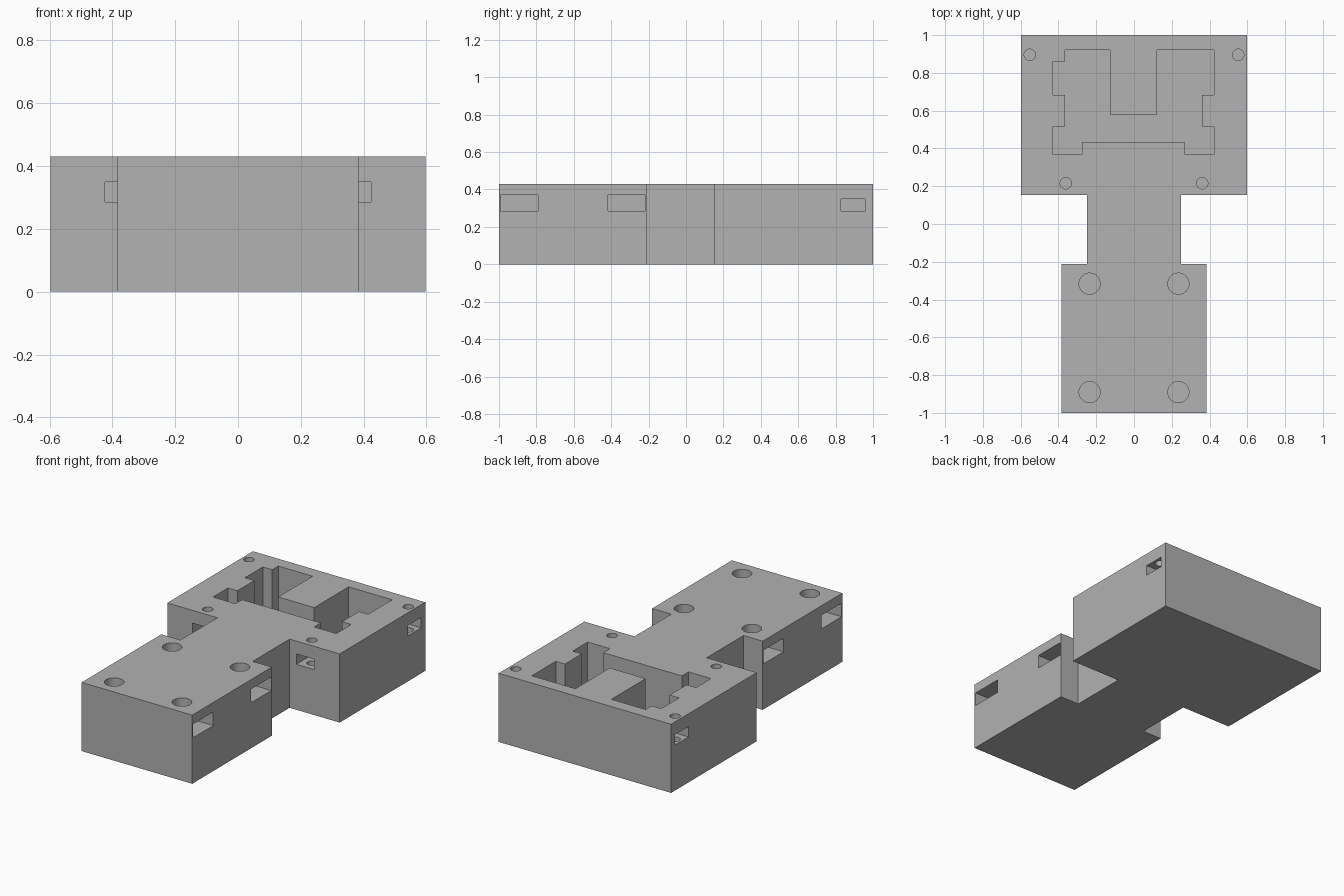
import bpy, bmesh
from math import radians

cube = bpy.data.objects.get("Cube")
if cube:
    bpy.data.objects.remove(cube, do_unlink=True)

TOP = 0.43

grey = bpy.data.materials.new("plain grey")
grey.use_nodes = True
color = (0.445, 0.445, 0.445, 1)
grey.diffuse_color = color
grey.node_tree.nodes["Principled BSDF"].inputs["Base Color"].default_value = color


def prism(name, outline, z0, z1):
    """Extrude a flat outline from z0 to z1."""
    bm = bmesh.new()
    face = bm.faces.new([bm.verts.new((x, y, z0)) for x, y in outline])
    ext = bmesh.ops.extrude_face_region(bm, geom=[face])
    for v in ext["geom"]:
        if isinstance(v, bmesh.types.BMVert):
            v.co.z = z1
    bmesh.ops.recalc_face_normals(bm, faces=bm.faces)
    mesh = bpy.data.meshes.new(name)
    bm.to_mesh(mesh)
    bm.free()
    mesh.materials.append(grey)
    obj = bpy.data.objects.new(name, mesh)
    bpy.context.collection.objects.link(obj)
    return obj


def cut(target, cutter):
    """Subtract the cutter from the target and discard it."""
    cutter.hide_render = True
    mod = target.modifiers.new("cut", 'BOOLEAN')
    mod.operation = 'DIFFERENCE'
    mod.solver = 'EXACT'
    mod.object = cutter
    bpy.context.view_layer.objects.active = target
    bpy.ops.object.modifier_apply(modifier=mod.name)
    bpy.data.objects.remove(cutter, do_unlink=True)


def slot(target, x0, x1, y0, y1, z0, z1):
    cut(target, prism("slot_cutter", [(x0, y0), (x1, y0), (x1, y1), (x0, y1)], z0, z1))


def hole(target, x, y, radius, bottom):
    bpy.ops.mesh.primitive_cylinder_add(vertices=32, radius=radius, depth=TOP + 0.1 - bottom,
                                        location=(x, y, (TOP + 0.1 + bottom) / 2))
    cut(target, bpy.context.object)


# Body outline: front block, narrow neck and wide rear block
half = [(0.383, -1), (0.383, -0.212), (0.25, -0.212), (0.25, 0.153), (0.597, 0.153), (0.597, 1)]
body = prism("housing", half + [(-x, y) for x, y in reversed(half)], 0, TOP)

# Component pocket around the tongue in the rear block
pocket = [(-0.365, 0.92), (-0.127, 0.92), (-0.127, 0.58), (0.122, 0.58), (0.122, 0.92),
          (0.424, 0.92), (0.424, 0.683), (0.36, 0.683), (0.36, 0.515), (0.424, 0.515),
          (0.424, 0.367), (0.27, 0.367), (0.27, 0.433), (-0.275, 0.433), (-0.275, 0.367),
          (-0.43, 0.367), (-0.43, 0.515), (-0.365, 0.515), (-0.365, 0.683),
          (-0.43, 0.683), (-0.43, 0.86), (-0.365, 0.86)]
cut(body, prism("pocket_cutter", pocket, 0.1, TOP + 0.1))

for side in (-1, 1):
    # Large bolt holes with nut slots opening on the sides of the front block
    for y in (-0.89, -0.316):
        slot(body, *sorted((side * 0.135, side * 0.45)), y - 0.102, y + 0.098, 0.285, 0.37)
        hole(body, side * 0.235, y, 0.056, 0.2)
    # Small holes at the rear corners, slots opening sideways
    slot(body, *sorted((side * 0.485, side * 0.7)), 0.828, 0.96, 0.285, 0.35)
    hole(body, side * 0.552, 0.896, 0.03, 0.2)
    # Small holes beside the neck, slots opening forward
    slot(body, *sorted((side * 0.297, side * 0.424)), 0.1, 0.28, 0.285, 0.35)
    hole(body, side * 0.361, 0.216, 0.03, 0.2)

# Smooth the round holes only
bpy.ops.object.select_all(action='DESELECT')
body.select_set(True)
bpy.context.view_layer.objects.active = body
bpy.ops.object.shade_smooth_by_angle(angle=radians(30))
